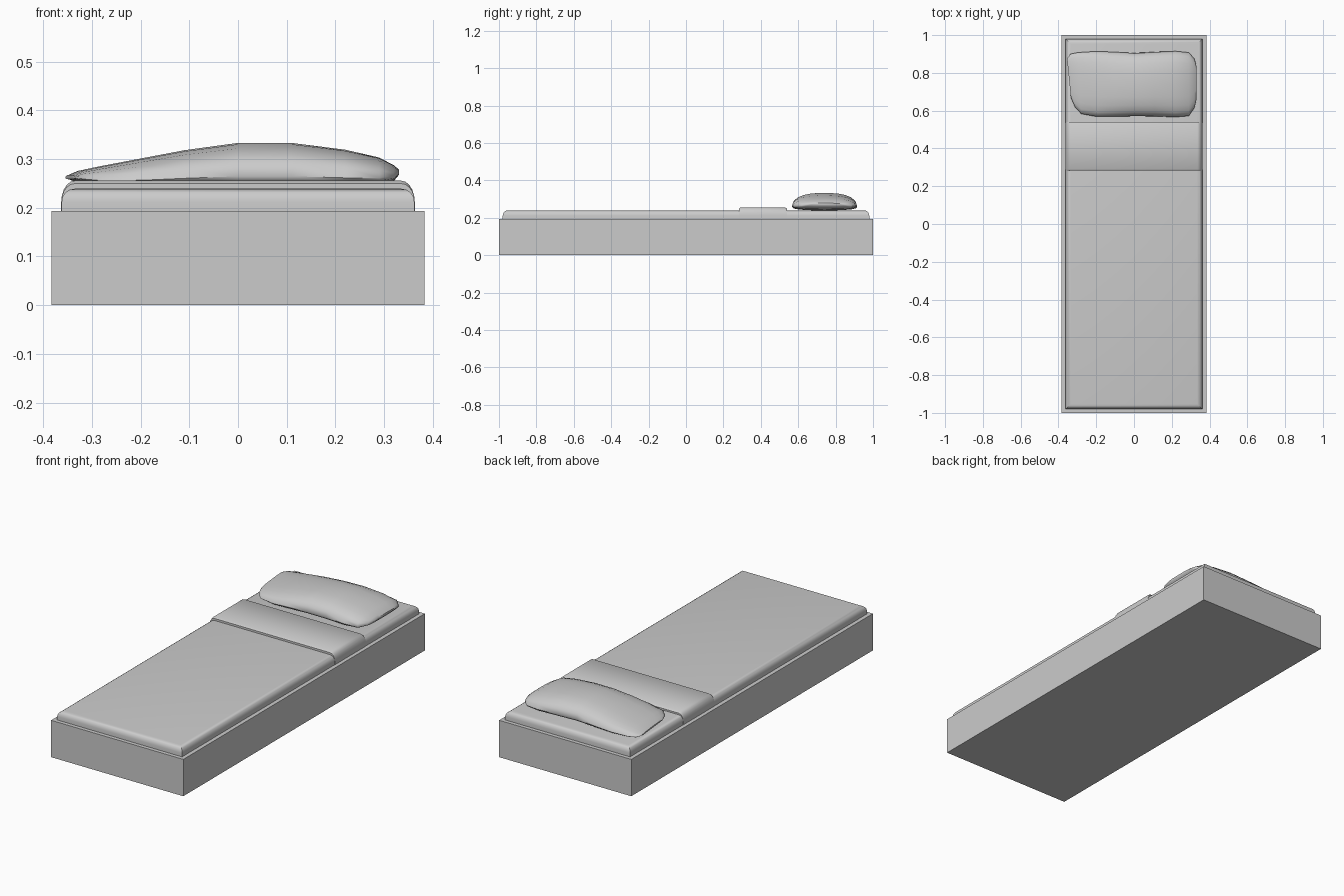
import bpy, bmesh, math

if "Cube" in bpy.data.objects:
    bpy.data.objects.remove(bpy.data.objects["Cube"])


def make_object(name, bm, angle=None):
    bmesh.ops.recalc_face_normals(bm, faces=bm.faces[:])
    mesh = bpy.data.meshes.new(name)
    bm.to_mesh(mesh)
    bm.free()
    obj = bpy.data.objects.new(name, mesh)
    bpy.context.collection.objects.link(obj)
    if angle:
        bpy.ops.object.select_all(action='DESELECT')
        obj.select_set(True)
        bpy.context.view_layer.objects.active = obj
        bpy.ops.object.shade_smooth_by_angle(angle=math.radians(angle))
    return obj


def box(hx, y0, y1, z0, z1):
    bm = bmesh.new()
    bmesh.ops.create_cube(bm, size=1)
    for v in bm.verts:
        v.co = (v.co.x * 2 * hx, (y0 + y1) / 2 + v.co.y * (y1 - y0),
                (z0 + z1) / 2 + v.co.z * (z1 - z0))
    return bm


def loft(rings):
    bm = bmesh.new()
    loops = [[bm.verts.new(p) for p in ring] for ring in rings]
    n = len(loops[0])
    for a, b in zip(loops, loops[1:]):
        for i in range(n):
            j = (i + 1) % n
            bm.faces.new((a[i], a[j], b[j], b[i]))
    bm.faces.new(loops[0])
    bm.faces.new(loops[-1])
    return bm


# Solid bed base
make_object("bed_base", box(0.383, -1, 1, 0, 0.193))

# Mattress with rounded upper rim
bm = box(0.362, -0.98, 0.98, 0.193, 0.239)
rim = [e for e in bm.edges if all(v.co.z > 0.22 for v in e.verts)]
bmesh.ops.bevel(bm, geom=rim, offset=0.027, segments=4, profile=0.5, affect='EDGES')
make_object("mattress", bm, 40)

# Folded blanket band wrapping over the mattress
def band_ring(y, drop=0.0):
    arc = []
    for i in range(6):
        t = math.radians(18 * i)
        arc.append((0.335 + 0.028 * math.cos(t), 0.211 + (0.0445 - drop) * math.sin(t)))
    side = [(0.363, 0.193)] + arc
    pts = side + [(-x, z) for x, z in reversed(side)]
    return [(x, y, z) for x, z in pts]


make_object("blanket_fold", loft([
    band_ring(0.283, 0.006), band_ring(0.292),
    band_ring(0.53), band_ring(0.541, 0.008)]), 40)

# Pillow: cross-sections as x, front y, back y, top z, bottom z
sections = [
    (-0.343, 0.670, 0.875, 0.267, 0.259),
    (-0.325, 0.620, 0.900, 0.276, 0.252),
    (-0.290, 0.583, 0.908, 0.284, 0.245),
    (-0.200, 0.568, 0.914, 0.301, 0.240),
    (-0.110, 0.568, 0.911, 0.318, 0.239),
    (0.000, 0.571, 0.905, 0.333, 0.239),
    (0.110, 0.570, 0.911, 0.333, 0.239),
    (0.220, 0.566, 0.915, 0.319, 0.240),
    (0.290, 0.572, 0.908, 0.303, 0.246),
    (0.320, 0.615, 0.875, 0.287, 0.255),
    (0.331, 0.660, 0.835, 0.278, 0.268),
]


def power(c, e):
    return math.copysign(abs(c) ** e, c)


rings = []
for x, y0, y1, top, bottom in sections:
    mid = bottom + (top - bottom) * 0.27
    ring = []
    for i in range(20):
        t = math.tau * i / 20
        y = (y0 + y1) / 2 + (y1 - y0) / 2 * power(math.cos(t), 0.8)
        s = math.sin(t)
        z = mid + ((top - mid) * power(s, 0.85) if s > 0 else (mid - bottom) * power(s, 0.75))
        # slanted left end
        skew = 0.1 * (y - 0.76) * max(0, -x / 0.343) ** 3
        ring.append((x - skew, y, z))
    rings.append(ring)
make_object("pillow", loft(rings), 50)
